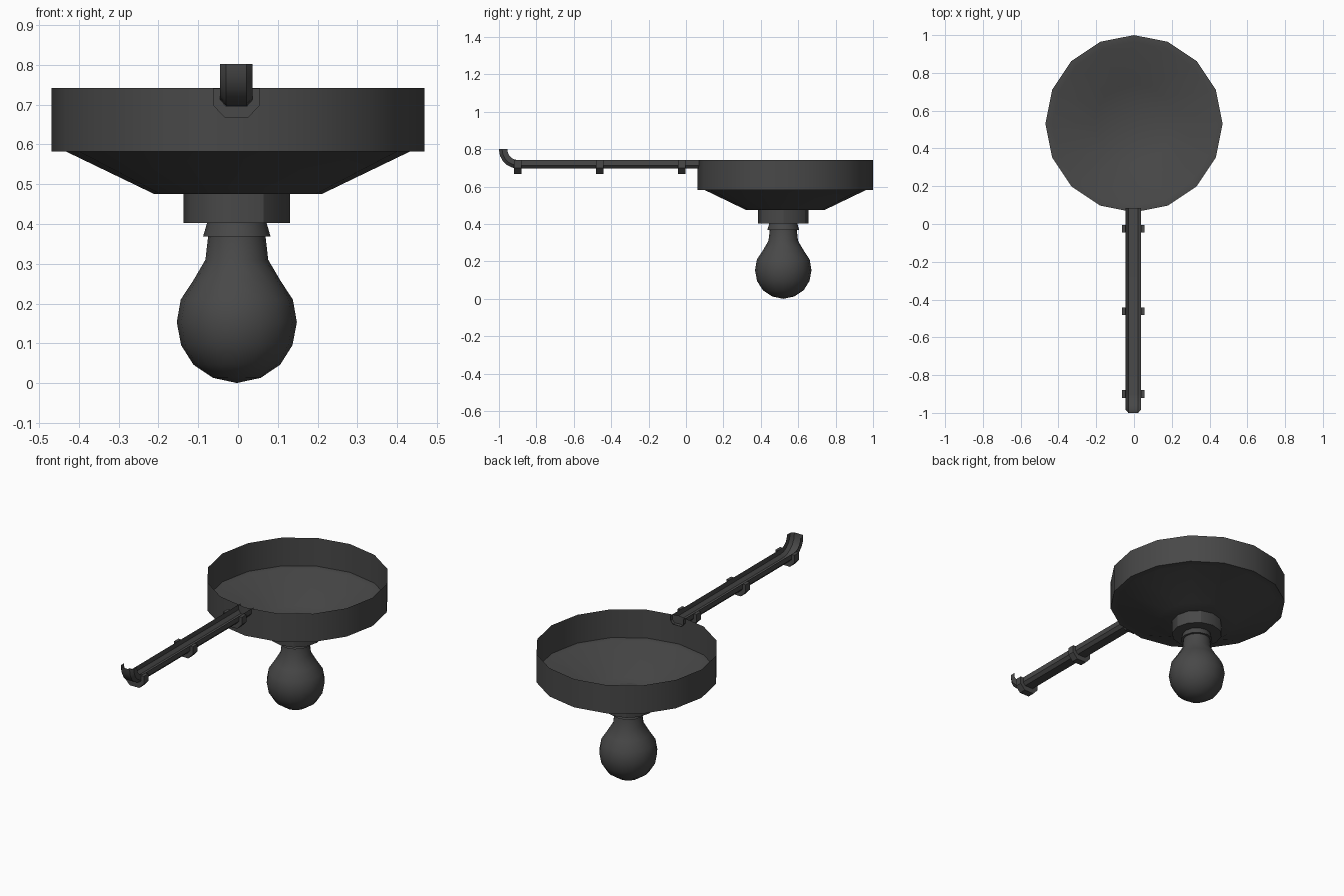
import bpy, bmesh, math
from mathutils import Vector

if "Cube" in bpy.data.objects:
    bpy.data.objects.remove(bpy.data.objects["Cube"])

mat = bpy.data.materials.new("dark_grey_metal")
mat.diffuse_color = (0.065, 0.065, 0.065, 1)
mat.use_nodes = True
mat.node_tree.nodes["Principled BSDF"].inputs["Base Color"].default_value = mat.diffuse_color


def finish(name, bm, smooth=30):
    me = bpy.data.meshes.new(name)
    bm.to_mesh(me)
    bm.free()
    ob = bpy.data.objects.new(name, me)
    bpy.context.collection.objects.link(ob)
    me.materials.append(mat)
    bpy.ops.object.select_all(action='DESELECT')
    ob.select_set(True)
    bpy.context.view_layer.objects.active = ob
    bpy.ops.object.shade_smooth_by_angle(angle=math.radians(smooth))
    return ob


def lathe(name, profile, center, sides, smooth=30):
    """Turn (radius, z) points, listed from top to bottom, around a vertical axis."""
    bm = bmesh.new()
    rings = []
    for r, z in profile:
        if r == 0:
            rings.append([bm.verts.new((center[0], center[1], z))] * sides)
        else:
            rings.append([bm.verts.new((center[0] + r * math.cos(2 * math.pi * i / sides),
                                        center[1] + r * math.sin(2 * math.pi * i / sides), z))
                          for i in range(sides)])
    for a, b in zip(rings, rings[1:]):
        for i in range(sides):
            j = (i + 1) % sides
            quad = list(dict.fromkeys((a[i], b[i], b[j], a[j])))
            bm.faces.new(quad)
    return finish(name, bm, smooth)


# Open dish: thin wall, narrow ledge, shallow cone and flat bottom
lathe("lamp_shade", [(0.469, 0.742), (0.469, 0.582), (0.432, 0.582), (0.21, 0.475), (0, 0.475)],
      (0, 0.531), 16)

# Socket block under the dish
BULB = (-0.003, 0.52)
lathe("socket", [(0, 0.475), (0.134, 0.475), (0.134, 0.402), (0, 0.402)], BULB, 12)
lathe("bulb_collar", [(0.075, 0.402), (0.085, 0.368), (0.07, 0.368)], BULB, 12)

# Bulb
lathe("bulb", [(0.072, 0.37), (0.079, 0.31), (0.11, 0.257), (0.141, 0.21), (0.151, 0.153),
               (0.14, 0.095), (0.109, 0.046), (0.06, 0.013), (0, 0.0)], BULB, 16, 45)

# Conduit arm: open half pipe swept along y, turning upward at the front end
AX, TOP = -0.004, 0.742
section = [(-0.041, 0), (-0.041, 0.028), (-0.026, 0.045), (0.026, 0.045), (0.041, 0.028), (0.041, 0)]
bend = 0.055
path = [(Vector((AX, 0.085, TOP)), Vector((0, 0, -1)))]
for i in range(6):
    a = math.radians(90 * i / 5)
    out = Vector((0, -math.sin(a), -math.cos(a)))
    path.append((Vector((AX, -0.9, TOP + bend)) + out * bend, out))
path.append((Vector((AX, -0.955, 0.802)), Vector((0, -1, 0))))
bm = bmesh.new()
rows = [[bm.verts.new(p + out * d + Vector((x, 0, 0))) for x, d in section] for p, out in path]
for a, b in zip(rows, rows[1:]):
    for i in range(len(section) - 1):
        bm.faces.new((a[i], b[i], b[i + 1], a[i + 1]))
finish("conduit_arm", bm)


# Clamps: half octagon straps hugging the underside of the arm
def clamp(name, y):
    outer = [(-0.059, 0), (-0.059, -0.042), (-0.03, -0.073), (0.03, -0.073), (0.059, -0.042), (0.059, 0)]
    inner = [(x, -d) for x, d in section]
    bm = bmesh.new()

    def row(points, yy):
        return [bm.verts.new((AX + x, yy, TOP - 0.001 + z)) for x, z in points]
    loops = [row(outer, y - 0.02), row(outer, y + 0.02), row(inner, y + 0.02), row(inner, y - 0.02)]
    for k in range(4):
        a, b = loops[k], loops[(k + 1) % 4]
        for i in range(5):
            bm.faces.new((a[i], a[i + 1], b[i + 1], b[i]))
    for i in (0, 5):
        bm.faces.new([lp[i] for lp in loops])
    bmesh.ops.recalc_face_normals(bm, faces=bm.faces)
    finish(name, bm)


for n, y in enumerate((-0.9, -0.462, -0.024)):
    clamp("arm_clamp_%d" % (n + 1), y)
